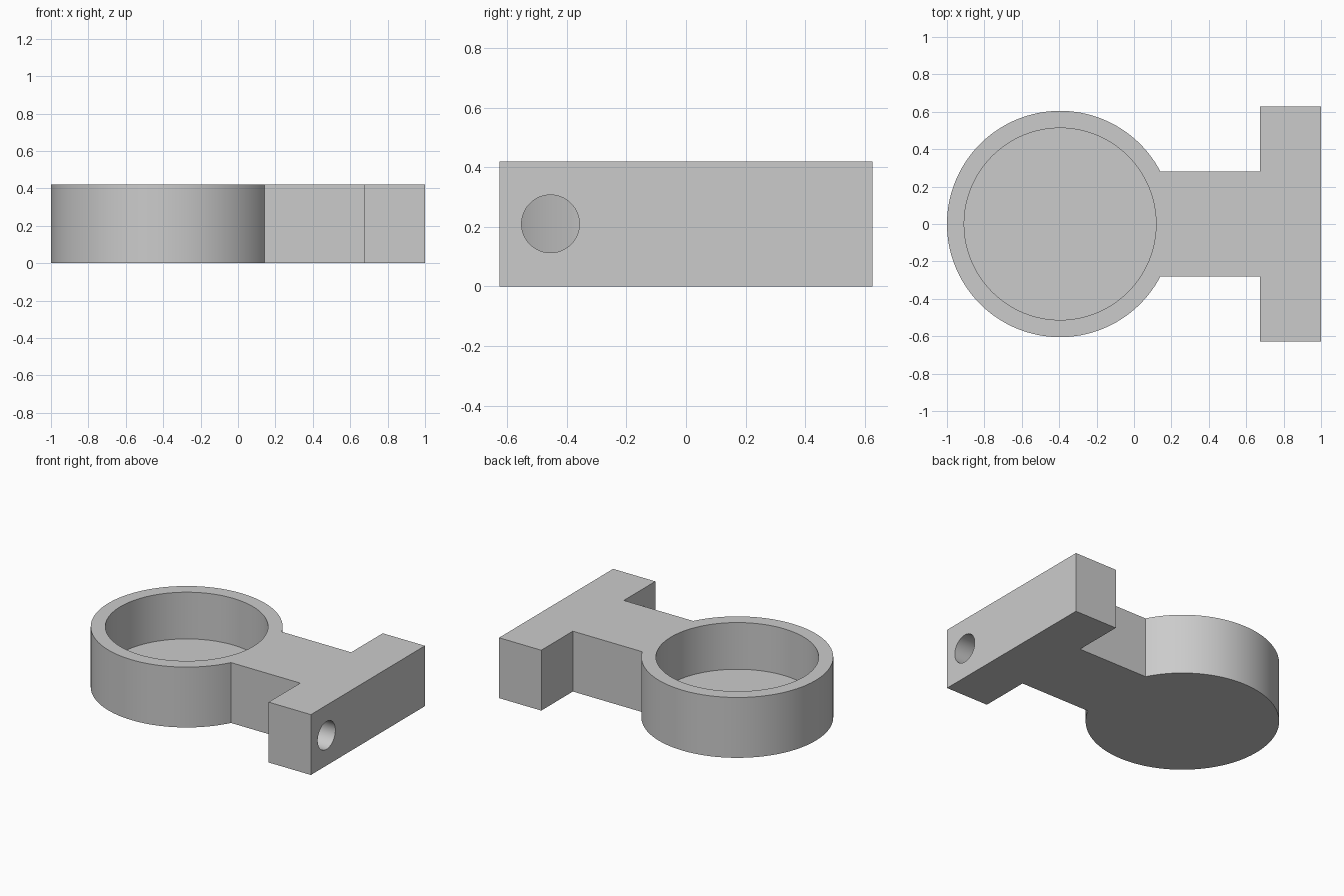
import bpy, bmesh, math

if "Cube" in bpy.data.objects:
    bpy.data.objects.remove(bpy.data.objects["Cube"])

H = 0.42                     # overall height
CX, R, R_IN = -0.395, 0.605, 0.513   # cup centre and radii
FLOOR = 0.095                # cup floor thickness
NECK = 0.28                  # half width of neck
BAR_X, BAR_Y = 0.675, 0.627  # inner face and half length of end bar

grey = bpy.data.materials.new("light_grey")
grey.diffuse_color = (0.6, 0.6, 0.6, 1)
grey.use_nodes = True
grey.node_tree.nodes["Principled BSDF"].inputs["Base Color"].default_value = grey.diffuse_color


def cylinder_cutter(name, r, depth, loc, rot=(0, 0, 0), sides=128):
    bpy.ops.mesh.primitive_cylinder_add(vertices=sides, radius=r, depth=depth,
                                        location=loc, rotation=rot)
    ob = bpy.context.object
    ob.name = name
    ob.hide_render = True
    ob.data.materials.append(grey)
    return ob


# Outline: round cup arc, then neck and cross bar
a0 = math.asin(NECK / R)
N = 112
outline = []
for i in range(N + 1):
    a = a0 + (2 * math.pi - 2 * a0) * i / N
    outline.append((CX + R * math.cos(a), R * math.sin(a)))
outline += [(BAR_X, -NECK), (BAR_X, -BAR_Y), (1, -BAR_Y),
            (1, BAR_Y), (BAR_X, BAR_Y), (BAR_X, NECK)]

# Extrude the outline into the body
bm = bmesh.new()
base = bm.faces.new([bm.verts.new((x, y, 0)) for x, y in outline])
top = bmesh.ops.extrude_face_region(bm, geom=[base], use_keep_orig=True)
bmesh.ops.translate(bm, vec=(0, 0, H),
                    verts=[v for v in top["geom"] if isinstance(v, bmesh.types.BMVert)])
bmesh.ops.recalc_face_normals(bm, faces=bm.faces)
mesh = bpy.data.meshes.new("holder_body")
bm.to_mesh(mesh)
bm.free()
body = bpy.data.objects.new("holder_body", mesh)
bpy.context.collection.objects.link(body)
mesh.materials.append(grey)

# Cup pocket and cross hole through the bar
cutters = [
    cylinder_cutter("pocket_cutter", R_IN, 1.0, (CX, 0, FLOOR + 0.5)),
    cylinder_cutter("hole_cutter", 0.097, 0.5, ((BAR_X + 1) / 2, -0.455, 0.21),
                    (0, math.pi / 2, 0), 64),
]
bpy.ops.object.select_all(action='DESELECT')
body.select_set(True)
bpy.context.view_layer.objects.active = body
for c in cutters:
    m = body.modifiers.new(c.name, 'BOOLEAN')
    m.operation, m.solver, m.object = 'DIFFERENCE', 'EXACT', c
    bpy.ops.object.modifier_apply(modifier=m.name)
for c in cutters:
    bpy.data.objects.remove(c)

# Smooth round walls, sharp edges elsewhere
bpy.ops.object.shade_smooth_by_angle(angle=math.radians(30))
